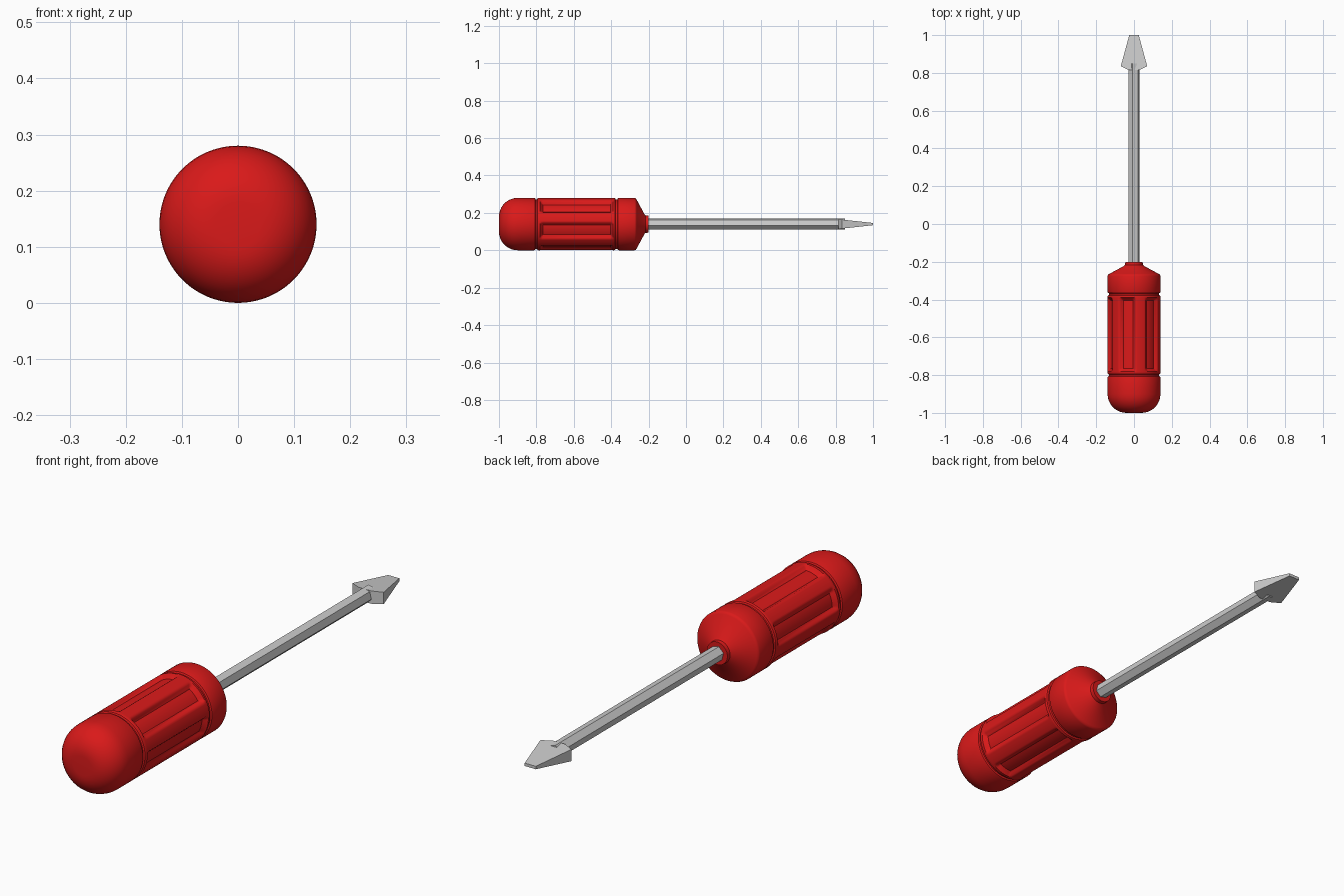
import bpy, bmesh, math

if "Cube" in bpy.data.objects:
    bpy.data.objects.remove(bpy.data.objects["Cube"])

AXIS_Z = 0.14
red = bpy.data.materials.new("red")
red.diffuse_color = (0.7, 0.01, 0.01, 1)
red.use_nodes = True
red.node_tree.nodes["Principled BSDF"].inputs["Base Color"].default_value = red.diffuse_color


def finish(name, bm):
    bmesh.ops.recalc_face_normals(bm, faces=bm.faces)
    mesh = bpy.data.meshes.new(name)
    bm.to_mesh(mesh)
    bm.free()
    obj = bpy.data.objects.new(name, mesh)
    bpy.context.collection.objects.link(obj)
    return obj


def loft(bm, rings):
    n = len(rings[0])
    vs = [[bm.verts.new(p) for p in ring] for ring in rings]
    for a, b in zip(vs, vs[1:]):
        for i in range(n):
            bm.faces.new((a[i], a[(i + 1) % n], b[(i + 1) % n], b[i]))
    bm.faces.new(vs[0])
    bm.faces.new(vs[-1])


def ring(y, r, n, start=0.0, cut=0.0):
    pts = []
    for i in range(n):
        a = start + 360 * i / n
        # six finger flutes centred at -15 degrees + 60 k
        d = abs((a + 15 + 30) % 60 - 30)
        rr = r
        if cut:
            t = min(1, max(0, (20 - d) / 7.5))
            rr = r - cut * t * t * (3 - 2 * t)
        a = math.radians(a)
        pts.append((rr * math.cos(a), y, AXIS_Z + rr * math.sin(a)))
    return pts


# Handle: rounded butt, groove, fluted grip, groove, conical nose, collar
profile = []
for i in range(1, 10):
    a = math.radians(10 * i)
    profile.append((-0.9 - 0.1 * math.cos(a), 0.04 + 0.1 * math.sin(a), 0))
profile.insert(0, (-1.0, 0.04, 0))
cut = 0.018
profile += [(-0.812, 0.14, 0), (-0.807, 0.138, 0), (-0.804, 0.132, 0),
            (-0.797, 0.132, 0), (-0.794, 0.138, 0), (-0.789, 0.14, 0),
            (-0.78, 0.14, 0), (-0.774, 0.14, cut * 0.5), (-0.765, 0.14, cut),
            (-0.405, 0.14, cut), (-0.396, 0.14, cut * 0.5), (-0.39, 0.14, 0),
            (-0.384, 0.14, 0), (-0.379, 0.138, 0), (-0.376, 0.132, 0),
            (-0.367, 0.132, 0), (-0.364, 0.138, 0), (-0.359, 0.14, 0),
            (-0.275, 0.14, 0), (-0.268, 0.137, 0), (-0.264, 0.131, 0),
            (-0.222, 0.053, 0), (-0.216, 0.047, 0), (-0.2, 0.046, 0)]
bm = bmesh.new()
loft(bm, [ring(y, r, 144, 0, c) for y, r, c in profile])
handle = finish("handle", bm)
handle.data.materials.append(red)
bpy.context.view_layer.objects.active = handle
handle.select_set(True)
bpy.ops.object.shade_smooth_by_angle(angle=math.radians(35))

# Hexagonal shaft
bm = bmesh.new()
loft(bm, [ring(-0.24, 0.03, 6, 45), ring(0.85, 0.03, 6, 45)])
finish("shaft", bm)

# Flat arrow-shaped blade tapering to a thin edge
outline = [(-0.07, 0.835, 0.024), (-0.028, 0.815, 0.026), (0.028, 0.815, 0.026),
           (0.07, 0.835, 0.024), (0.025, 1.0, 0.006), (-0.025, 1.0, 0.006)]
bm = bmesh.new()
loft(bm, [[(x, y, AXIS_Z + s * h) for x, y, h in outline] for s in (-1, 1)])
finish("blade", bm)
